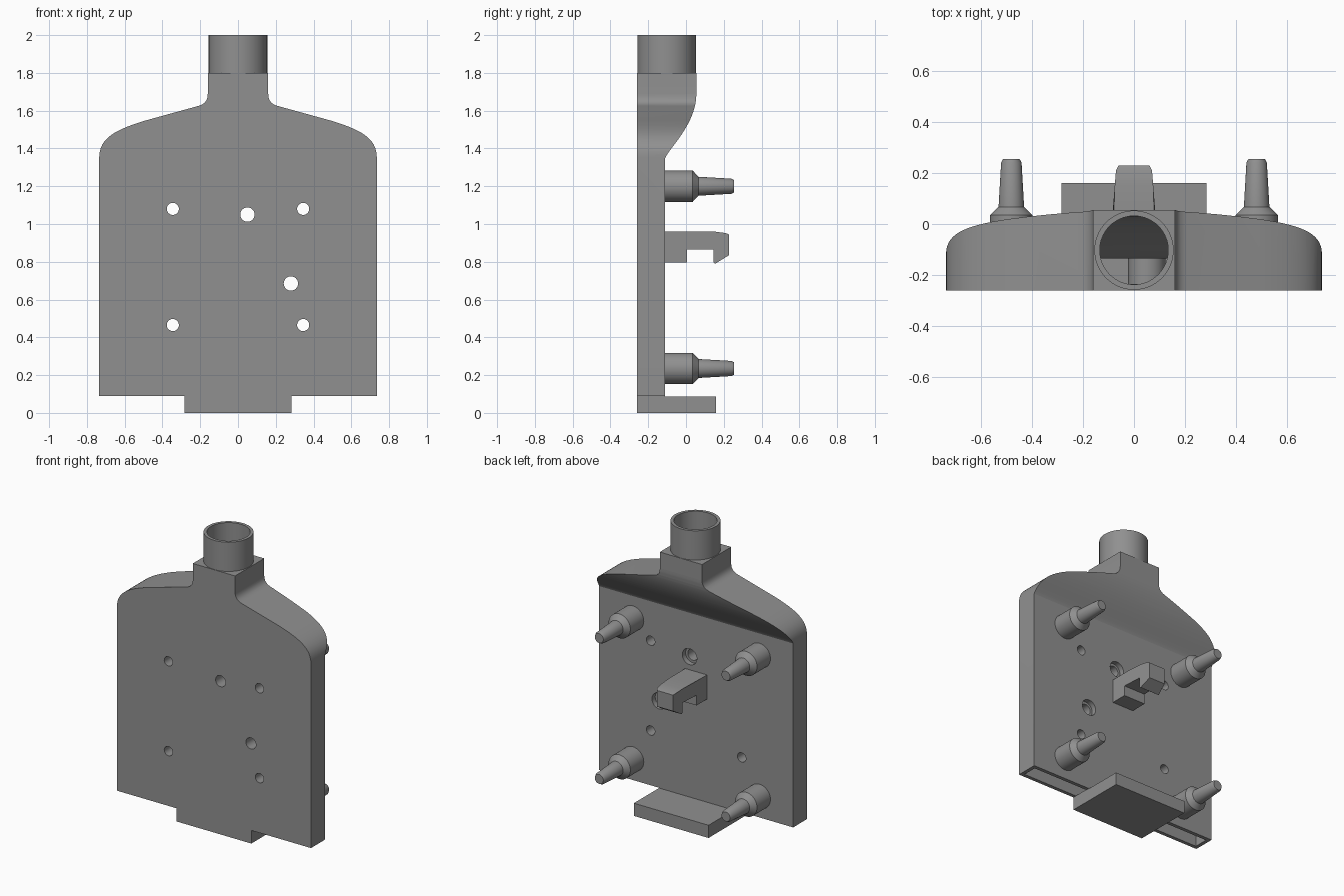
import bpy, bmesh, math
from mathutils import Vector, Matrix
from mathutils.geometry import interpolate_bezier

if "Cube" in bpy.data.objects:
    bpy.data.objects.remove(bpy.data.objects["Cube"])

grey = bpy.data.materials.new("mid grey")
grey.diffuse_color = (0.28, 0.28, 0.28, 1)
grey.use_nodes = True
grey.node_tree.nodes["Principled BSDF"].inputs["Base Color"].default_value = grey.diffuse_color


def finish(name, bm):
    bmesh.ops.recalc_face_normals(bm, faces=bm.faces)
    me = bpy.data.meshes.new(name)
    bm.to_mesh(me)
    bm.free()
    me.materials.append(grey)
    ob = bpy.data.objects.new(name, me)
    bpy.context.collection.objects.link(ob)
    return ob


def prism(name, pts, axis, lo, hi):
    """Extrude a closed (u, z) profile along x or y."""
    bm = bmesh.new()
    place = (lambda u, z: (lo, u, z)) if axis == 'x' else (lambda u, z: (u, lo, z))
    face = bm.faces.new([bm.verts.new(place(*p)) for p in pts])
    ext = bmesh.ops.extrude_face_region(bm, geom=[face])
    step = Vector((hi - lo, 0, 0)) if axis == 'x' else Vector((0, hi - lo, 0))
    bmesh.ops.translate(bm, vec=step, verts=[v for v in ext['geom'] if isinstance(v, bmesh.types.BMVert)])
    return finish(name, bm)


def lathe(name, rings, loc, axis='y', n=40):
    """Solid of stacked circles, rings = (position along axis, radius)."""
    bm = bmesh.new()
    loops = []
    for h, r in rings:
        loops.append([bm.verts.new((r * math.cos(2 * math.pi * i / n),
                                    r * math.sin(2 * math.pi * i / n), h)) for i in range(n)])
    for a, b in zip(loops, loops[1:]):
        for i in range(n):
            bm.faces.new((a[i], a[(i + 1) % n], b[(i + 1) % n], b[i]))
    bm.faces.new(loops[0])
    bm.faces.new(loops[-1])
    if axis == 'y':
        bm.transform(Matrix.Rotation(-math.pi / 2, 4, 'X'))
    bm.transform(Matrix.Translation(loc))
    return finish(name, bm)


def combine(ob, other, op):
    mod = ob.modifiers.new("bool", 'BOOLEAN')
    mod.operation, mod.solver, mod.object = op, 'EXACT', other
    bpy.context.view_layer.objects.active = ob
    bpy.ops.object.modifier_apply(modifier=mod.name)
    bpy.data.objects.remove(other, do_unlink=True)


def bez(a, b, c, d, n):
    return [(p.x, p.y) for p in interpolate_bezier(*[Vector((*q, 0)) for q in (a, b, c, d)], n)]


def shell(name, t, bottom, top):
    """Shouldered plate with neck: front outline crossed with side profile, inset by t."""
    half = bez((.735, 1.35), (.735, 1.45), (.66, 1.495), (.5, 1.545), 16)
    half += bez((.21, 1.625), (.18, 1.634), (.16, 1.65), (.16, 1.69), 8)
    half = [(x - t, z - t) for x, z in half]
    half = [(.735 - t, bottom)] + half + [(.16 - t, top)]
    ob = prism(name, half + [(-x, z) for x, z in reversed(half)], 'y', -1, 1)
    back = bez((-.11, 1.35), (-.09, 1.40), (.055, 1.53), (.055, 1.69), 20)
    side = [(-.26 + t, -.5), (-.11 - t, -.5)] + [(y - t, z + t) for y, z in back]
    side += [(.055 - t, 2.5), (-.26 + t, 2.5)]
    combine(ob, prism("side_cutter", side, 'x', -1.2, 1.2), 'INTERSECT')
    return ob


# Hollow body with round pipe collar, open at bottom and top
body = shell("body", 0, .09, 1.80)
combine(body, lathe("collar", [(1.75, .155), (2.0, .155)], (0, -.1025, 0), 'z', 64), 'UNION')
combine(body, shell("cavity", .025, -.1, 1.76), 'DIFFERENCE')
combine(body, lathe("bore", [(1.7, .134), (2.2, .134)], (0, -.1025, 0), 'z', 64), 'DIFFERENCE')

# Screw holes, each through an inner post; the two large ones are counterbored
holes = [(x, z, .032) for x in (-.345, .345) for z in (.465, 1.08)]
holes += [(.05, 1.05, .038), (.28, .685, .038)]
for x, z, r in holes:
    combine(body, lathe("post", [(-.25, r + .035), (-.12, r + .035)], (x, 0, z)), 'UNION')
    combine(body, lathe("drill", [(-.4, r), (.2, r)], (x, 0, z), n=32), 'DIFFERENCE')
    if r > .035:
        combine(body, lathe("counterbore", [(-.145, .055), (.2, .055)], (x, 0, z)), 'DIFFERENCE')

# Foot plate
prism("foot_plate", [(-.26, 0), (.16, 0), (.16, .087), (-.112, .087), (-.112, .092),
                     (-.26, .092)], 'x', -.283, .283)

# Stepped, tapered pegs on the back
for x in (-.48, .48):
    for z in (.235, 1.2):
        lathe("peg", [(-.112, .083), (.035, .083), (.067, .05), (.24, .04), (.255, .032)], (x, 0, z))

# Hook with a notch below, narrowing toward its tip
hook = prism("hook", [(-.112, .795), (.005, .795), (.005, .865), (.145, .865), (.145, .797),
                      (.155, .79), (.228, .835), (.228, .945), (.21, .952), (.15, .96), (.05, .96),
                      (-.112, .96)], 'x', -.083, .083)
plan = [(-.2, .083), (.06, .083), (.215, .07), (.23, .06)]
for v in hook.data.vertices:
    for (y0, w0), (y1, w1) in zip(plan, plan[1:]):
        if y0 <= v.co.y <= y1:
            w = w0 + (w1 - w0) * (v.co.y - y0) / (y1 - y0)
            v.co.x = math.copysign(w, v.co.x)
            break

# Smooth curved walls, keep hard edges
bpy.ops.object.select_all(action='SELECT')
bpy.ops.object.shade_smooth_by_angle(angle=math.radians(25))
